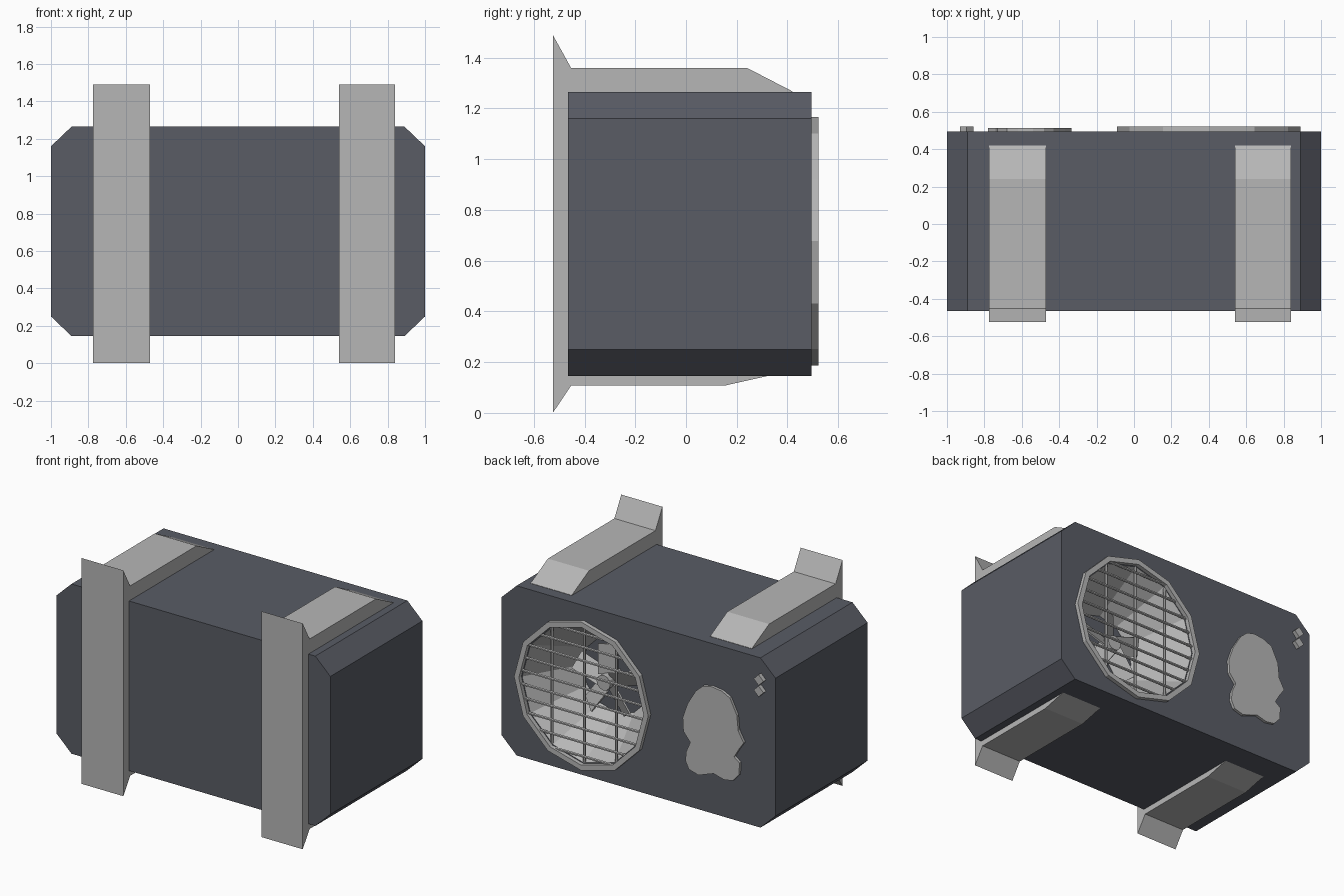
import bpy, bmesh, math
from mathutils import Matrix, Vector

cube = bpy.data.objects.get("Cube")
if cube:
    bpy.data.objects.remove(cube, do_unlink=True)


def make_material(name, colour):
    m = bpy.data.materials.new(name)
    m.use_nodes = True
    m.diffuse_color = (*colour, 1)
    m.node_tree.nodes["Principled BSDF"].inputs["Base Color"].default_value = (*colour, 1)
    return m


SLATE = make_material("slate paint", (0.10, 0.107, 0.13))
GREY = make_material("light grey metal", (0.47, 0.47, 0.47))

BACK = 0.495                      # rear face of the casing
CX, CZ, R = 0.40, 0.677, 0.49     # fan opening


def finish(name, bm, *mats):
    bmesh.ops.recalc_face_normals(bm, faces=bm.faces)
    me = bpy.data.meshes.new(name)
    bm.to_mesh(me)
    bm.free()
    for m in mats:
        me.materials.append(m)
    ob = bpy.data.objects.new(name, me)
    bpy.context.collection.objects.link(ob)
    return ob


def loft(bm, rings, closed=False):
    """Join equal rings of points with quads; cap the ends unless closed."""
    loops = [[bm.verts.new(p) for p in ring] for ring in rings]
    n = len(loops[0])
    pairs = list(zip(loops, loops[1:])) + ([(loops[-1], loops[0])] if closed else [])
    for a, b in pairs:
        for i in range(n):
            j = (i + 1) % n
            bm.faces.new((a[i], a[j], b[j], b[i]))
    if not closed:
        bm.faces.new(loops[0])
        bm.faces.new(loops[-1])


def plate(name, outline, y0, y1, mat):
    """Extrude an x-z outline along y."""
    bm = bmesh.new()
    loft(bm, [[(x, y, z) for x, z in outline] for y in (y0, y1)])
    return finish(name, bm, mat)


def circle(r, y, n=12):
    return [(CX + r * math.cos(math.tau * i / n), y, CZ + r * math.sin(math.tau * i / n))
            for i in range(n)]


# Casing: chamfered box
outline = [(-1, 0.25), (-0.89, 0.145), (0.89, 0.145), (1, 0.25),
           (1, 1.16), (0.89, 1.265), (-0.89, 1.265), (-1, 1.16)]
casing = plate("casing", outline, -0.465, BACK, SLATE)
casing.data.materials.append(GREY)

# Tapered fan recess cut into the rear
BOTTOM = 0.15
bm = bmesh.new()
loft(bm, [circle(0.455, BACK + 0.01), circle(0.25, BOTTOM)])
cutter = finish("recess_cutter", bm, SLATE)
cutter.hide_render = True
mod = casing.modifiers.new("recess", "BOOLEAN")
mod.operation, mod.solver, mod.object = "DIFFERENCE", "EXACT", cutter
bpy.context.view_layer.objects.active = casing
casing.select_set(True)
bpy.ops.object.modifier_apply(modifier=mod.name)
bpy.data.objects.remove(cutter, do_unlink=True)
for f in casing.data.polygons:
    c = f.center
    inside = math.hypot(c.x - CX, c.z - CZ) < R and BOTTOM + 0.01 < c.y < BACK - 0.01
    f.material_index = 1 if inside else 0

# Mounting brackets: side profile extruded across x
profile = [(-0.525, 0), (-0.453, 0.107), (0.15, 0.107), (0.32, 0.145), (0.32, 0.2),
           (-0.4, 0.2), (-0.4, 1.2), (0.42, 1.2), (0.42, 1.267), (0.24, 1.36),
           (-0.453, 1.36), (-0.525, 1.49)]
for name, x0, x1 in (("right_bracket", -0.775, -0.47), ("left_bracket", 0.54, 0.84)):
    bm = bmesh.new()
    loft(bm, [[(x, y, z) for y, z in profile] for x in (x0, x1)])
    finish(name, bm, GREY)

# Twelve-sided grille ring
bm = bmesh.new()
loft(bm, [circle(0.455, 0.48), circle(R, 0.48), circle(R, 0.522), circle(0.455, 0.522)], True)
finish("grille_ring", bm, GREY)


# Grille bars
def rod(bm, a, b, r=0.009, sides=6):
    a, b = Vector(a), Vector(b)
    d = b - a
    mat = Matrix.Translation((a + b) / 2) @ d.to_track_quat("Z", "Y").to_matrix().to_4x4()
    bmesh.ops.create_cone(bm, cap_ends=True, segments=sides, radius1=r, radius2=r,
                          depth=d.length, matrix=mat)


bm = bmesh.new()
for i in range(10):
    dz = (i - 4.5) * 0.09
    h = math.sqrt(0.46 ** 2 - dz ** 2)
    rod(bm, (CX - h, 0.5, CZ + dz), (CX + h, 0.5, CZ + dz))
for dx in (-0.235, 0, 0.235):
    h = math.sqrt(0.46 ** 2 - dx ** 2)
    rod(bm, (CX + dx, 0.488, CZ - h), (CX + dx, 0.488, CZ + h))
finish("grille_bars", bm, GREY)

# Fan: hub and pitched blades
bm = bmesh.new()
rod(bm, (CX, BOTTOM - 0.01, CZ), (CX, 0.29, CZ), 0.05, 12)
for i in range(5):
    turn = (Matrix.Translation((CX, 0.24, CZ)) @ Matrix.Rotation(math.tau * i / 5, 4, "Y")
            @ Matrix.Rotation(math.radians(30), 4, "Z") @ Matrix.Translation((0, 0, 0.14))
            @ Matrix.Diagonal((0.12, 0.01, 0.2, 1)))
    bmesh.ops.create_cube(bm, size=1, matrix=turn)
finish("fan", bm, GREY)

# Lobed badge plate
badge = [(-.54, .99), (-.62, .98), (-.68, .95), (-.73, .85), (-.74, .75), (-.78, .68),
         (-.745, .63), (-.71, .57), (-.75, .54), (-.745, .46), (-.70, .41), (-.635, .40),
         (-.56, .42), (-.45, .38), (-.38, .40), (-.355, .45), (-.36, .51), (-.39, .58),
         (-.34, .64), (-.335, .73), (-.37, .83), (-.43, .93), (-.48, .975)]
plate("badge", badge, BACK - 0.01, 0.513, GREY)

# Two diamond studs
for name, z in (("upper_stud", 1.13), ("lower_stud", 1.055)):
    d = 0.036
    plate(name, [(-0.895 + d, z), (-0.895, z + d), (-0.895 - d, z), (-0.895, z - d)],
          BACK - 0.01, 0.522, GREY)
